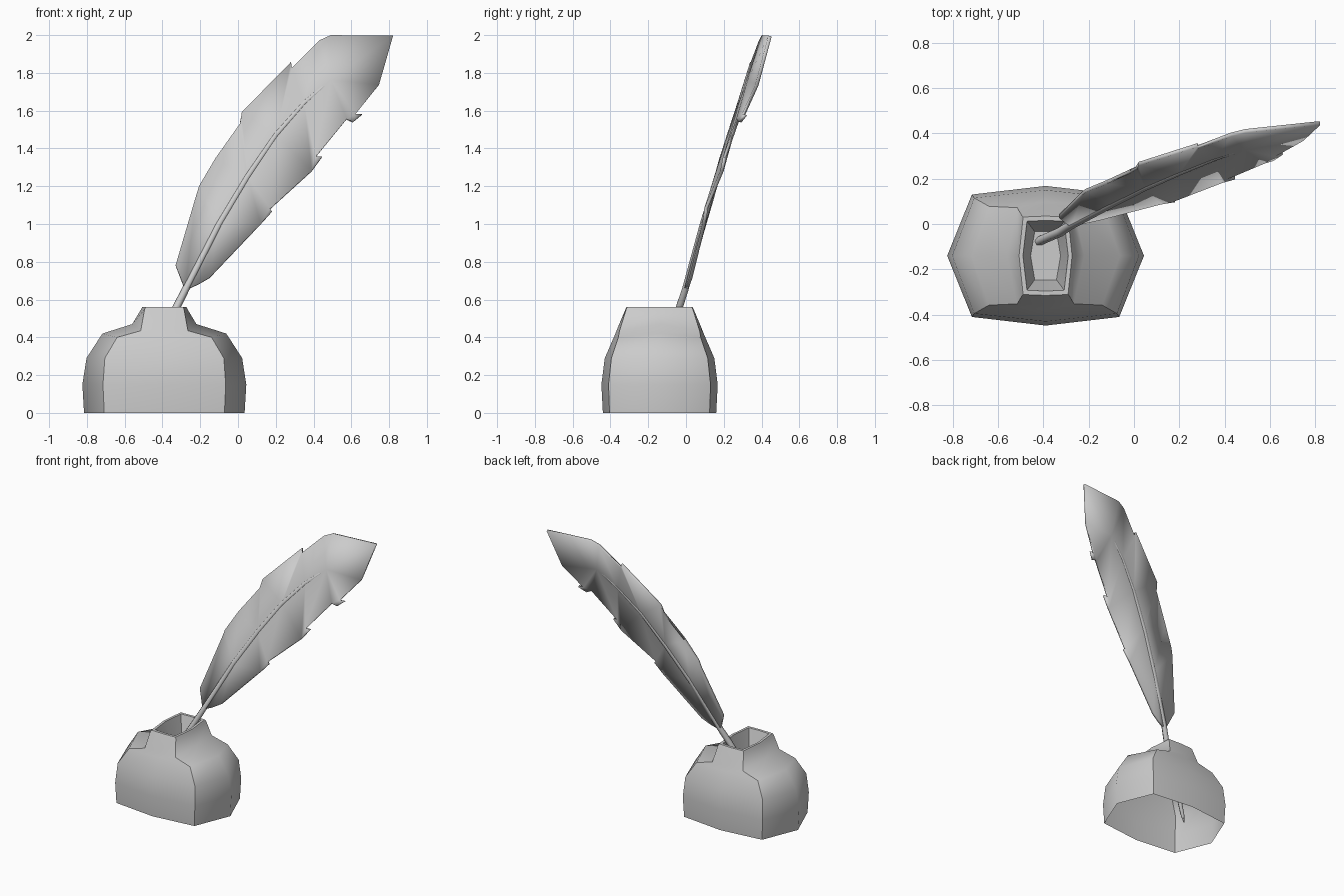
import bpy, bmesh
from math import radians
from mathutils import Vector

if "Cube" in bpy.data.objects:
    bpy.data.objects.remove(bpy.data.objects["Cube"])


def finish(name, bm, angle):
    bmesh.ops.recalc_face_normals(bm, faces=bm.faces)
    me = bpy.data.meshes.new(name)
    bm.to_mesh(me)
    bm.free()
    ob = bpy.data.objects.new(name, me)
    bpy.context.collection.objects.link(ob)
    bpy.ops.object.select_all(action='DESELECT')
    ob.select_set(True)
    bpy.context.view_layer.objects.active = ob
    bpy.ops.object.shade_smooth_by_angle(angle=radians(angle))
    return ob


# Inkwell: eight-sided rings, open underneath, with a shallow cup in the neck
# side x, side z | corner x, corner y, corner z | front y, front z
RINGS = [
    (.425, 0, .318, .265, 0, .300, 0),
    (.434, .15, .325, .270, .15, .308, .15),
    (.412, .29, .315, .255, .29, .290, .29),
    (.328, .42, .250, .218, .40, .238, .41),
    (.170, .47, .125, .212, .435, .222, .45),
    (.122, .55, .104, .176, .55, .180, .55),
    (.117, .56, .099, .171, .56, .175, .56),
    (.100, .56, .082, .152, .56, .156, .56),
    (.066, .40, .048, .106, .40, .108, .40),
]
CX, CY = -.39, -.14
bm = bmesh.new()
loops = []
for sx, sz, cx, cy, cz, fy, fz in RINGS:
    pts = [(sx, 0, sz), (cx, cy, cz), (0, fy, fz), (-cx, cy, cz),
           (-sx, 0, sz), (-cx, -cy, cz), (0, -fy, fz), (cx, -cy, cz)]
    loops.append([bm.verts.new((x + CX, y + CY, z)) for x, y, z in pts])
for a, b in zip(loops, loops[1:]):
    for i in range(8):
        j = (i + 1) % 8
        bm.faces.new((a[i], a[j], b[j], b[i]))
bm.faces.new(loops[-1])
finish("inkwell", bm, 52)

# Feather vane: two notched halves meeting along the quill line
MID = [(-.28, -.005, .65), (-.10, .09, 1.0), (.05, .165, 1.25), (.20, .23, 1.47),
       (.35, .29, 1.64), (.49, .335, 1.76), (.82, .445, 1.995)]
LEFT = [(-.33, .035, .78), (-.22, .143, 1.15), (-.205, .15, 1.20), (-.12, .185, 1.345),
        (-.105, .18, 1.325), (.01, .245, 1.53), (.02, .265, 1.59), (.28, .348, 1.855),
        (.285, .34, 1.825), (.43, .395, 1.97), (.49, .41, 1.997)]
RIGHT = [(-.21, .012, .68), (-.15, .025, .715), (.12, .095, 1.0), (.18, .105, 1.065),
         (.17, .105, 1.08), (.39, .19, 1.28), (.445, .205, 1.355), (.41, .205, 1.355),
         (.575, .275, 1.555), (.61, .285, 1.54), (.655, .315, 1.578), (.62, .305, 1.58),
         (.745, .375, 1.735)]
bm = bmesh.new()
mid = [bm.verts.new(p) for p in MID]
for side in (LEFT, RIGHT):
    edge = [bm.verts.new(p) for p in side]
    bm.faces.new(mid + edge[::-1])
bmesh.ops.triangulate(bm, faces=bm.faces)
vane = finish("feather_vane", bm, 40)
solid = vane.modifiers.new("thickness", 'SOLIDIFY')
solid.thickness = .018
solid.offset = 0

# Quill shaft: tapered tube from the nib inside the inkwell up the vane
SHAFT = [(-.585, -.16, .09, .004), (-.56, -.148, .14, .014), (-.41, -.072, .41, .02),
         (-.325, -.035, .56, .021)]
radii = [.02, .019, .018, .016, .014, .009]
SHAFT += [(*p, r) for p, r in zip(MID[:-1], radii)]
cu = bpy.data.curves.new("quill_shaft", 'CURVE')
cu.dimensions = '3D'
cu.bevel_depth = 1
cu.bevel_resolution = 1
cu.use_fill_caps = True
sp = cu.splines.new('POLY')
sp.points.add(len(SHAFT) - 1)
for pt, (x, y, z, r) in zip(sp.points, SHAFT):
    pt.co = (x, y, z, 1)
    pt.radius = r
bpy.context.collection.objects.link(bpy.data.objects.new("quill_shaft", cu))
